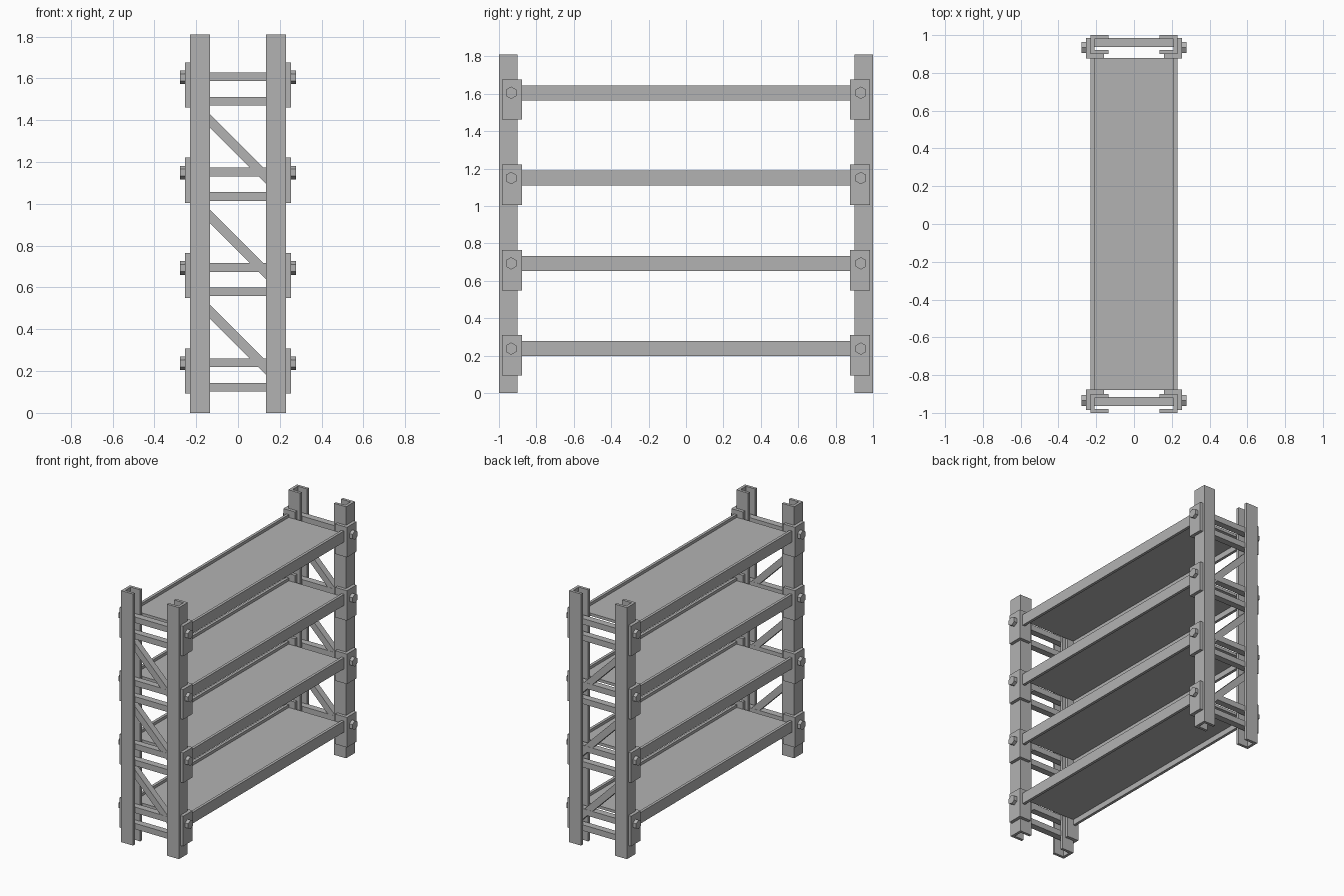
import bpy, bmesh, math
from mathutils import Matrix, Vector

cube = bpy.data.objects.get("Cube")
if cube:
    bpy.data.objects.remove(cube, do_unlink=True)

steel = bpy.data.materials.new("grey steel")
steel.use_nodes = True
GREY = (0.45, 0.45, 0.45, 1)
steel.diffuse_color = GREY
steel.node_tree.nodes["Principled BSDF"].inputs["Base Color"].default_value = GREY

HEIGHT = 1.81
PITCH = 0.456
LEVELS = [0.237 + PITCH * i for i in range(4)]
SIDES = (-1, 1)


def finish(name, bm):
    bmesh.ops.recalc_face_normals(bm, faces=bm.faces)
    mesh = bpy.data.meshes.new(name)
    bm.to_mesh(mesh)
    bm.free()
    mesh.materials.append(steel)
    obj = bpy.data.objects.new(name, mesh)
    bpy.context.collection.objects.link(obj)
    return obj


def box(name, xs, ys, zs):
    """Box between the given limits on each axis."""
    bm = bmesh.new()
    size = [abs(b - a) for a, b in (xs, ys, zs)]
    mid = [(a + b) / 2 for a, b in (xs, ys, zs)]
    bmesh.ops.create_cube(bm, size=1, matrix=Matrix.Translation(mid) @ Matrix.Diagonal((*size, 1)))
    return finish(name, bm)


def prism(name, outline, z0, z1):
    """Extrude a flat xy outline upwards."""
    bm = bmesh.new()
    face = bm.faces.new([bm.verts.new((x, y, z0)) for x, y in outline])
    new = bmesh.ops.extrude_face_region(bm, geom=[face])["geom"]
    bmesh.ops.translate(bm, vec=Vector((0, 0, z1 - z0)),
                        verts=[v for v in new if isinstance(v, bmesh.types.BMVert)])
    return finish(name, bm)


def bolt(name, sx, y, z):
    """Hexagonal bolt head lying along x."""
    bm = bmesh.new()
    turn = Matrix.Rotation(math.pi / 2, 4, 'Y') @ Matrix.Rotation(math.pi / 2, 4, 'Z')
    bmesh.ops.create_cone(bm, cap_ends=True, segments=6, radius1=0.033, radius2=0.033, depth=0.035,
                          matrix=Matrix.Translation((sx * 0.26, y, z)) @ turn)
    return finish(name, bm)


# Upright channels, open towards the middle of each end frame
for sy in SIDES:
    end = "front" if sy < 0 else "back"
    for sx in SIDES:
        side = f"{end}_{'left' if sx > 0 else 'right'}"
        channel = [(0.23, 0.9), (0.23, 1), (0.135, 1), (0.135, 0.98),
                   (0.21, 0.98), (0.21, 0.92), (0.135, 0.92), (0.135, 0.9)]
        prism(side + "_post", [(sx * x, sy * y) for x, y in channel], 0, HEIGHT)

        # Angle brackets wrapping the outer and inner faces of the post
        angle = [(0.23, 0.985), (0.253, 0.985), (0.253, 0.877),
                 (0.16, 0.877), (0.16, 0.9), (0.23, 0.9)]
        for i, z in enumerate(LEVELS, 1):
            prism(f"{side}_bracket_{i}", [(sx * x, sy * y) for x, y in angle], z - 0.144, z + 0.072)
            bolt(f"{side}_bolt_{i}", sx, sy * 0.935, z)

    # Horizontal rungs and diagonal braces of the end frame
    mid = 0.95 * sy + 0.01
    depth = (mid - 0.024, mid + 0.024)
    for i, z in enumerate(LEVELS, 1):
        for label, low in (("upper", -0.018), ("lower", -0.135)):
            box(f"{end}_{label}_rung_{i}", (-0.21, 0.21), depth, (z + low, z + low + 0.042))
    for i, z in enumerate(LEVELS[:-1], 1):
        brace = box(f"{end}_brace_{i}", (-0.25, 0.25), (-0.023, 0.023), (-0.023, 0.023))
        brace.rotation_euler.y = math.radians(45)
        brace.location = (0, mid, z + 0.113)

# Shelf plates recessed between thin side beams
for i, z in enumerate(LEVELS, 1):
    box(f"shelf_{i}", (-0.212, 0.212), (-0.88, 0.88), (z, z + 0.02))
    for sx in SIDES:
        label = "left" if sx > 0 else "right"
        box(f"{label}_beam_{i}", (sx * 0.21, sx * 0.23), (-0.88, 0.88), (z - 0.04, z + 0.04))
